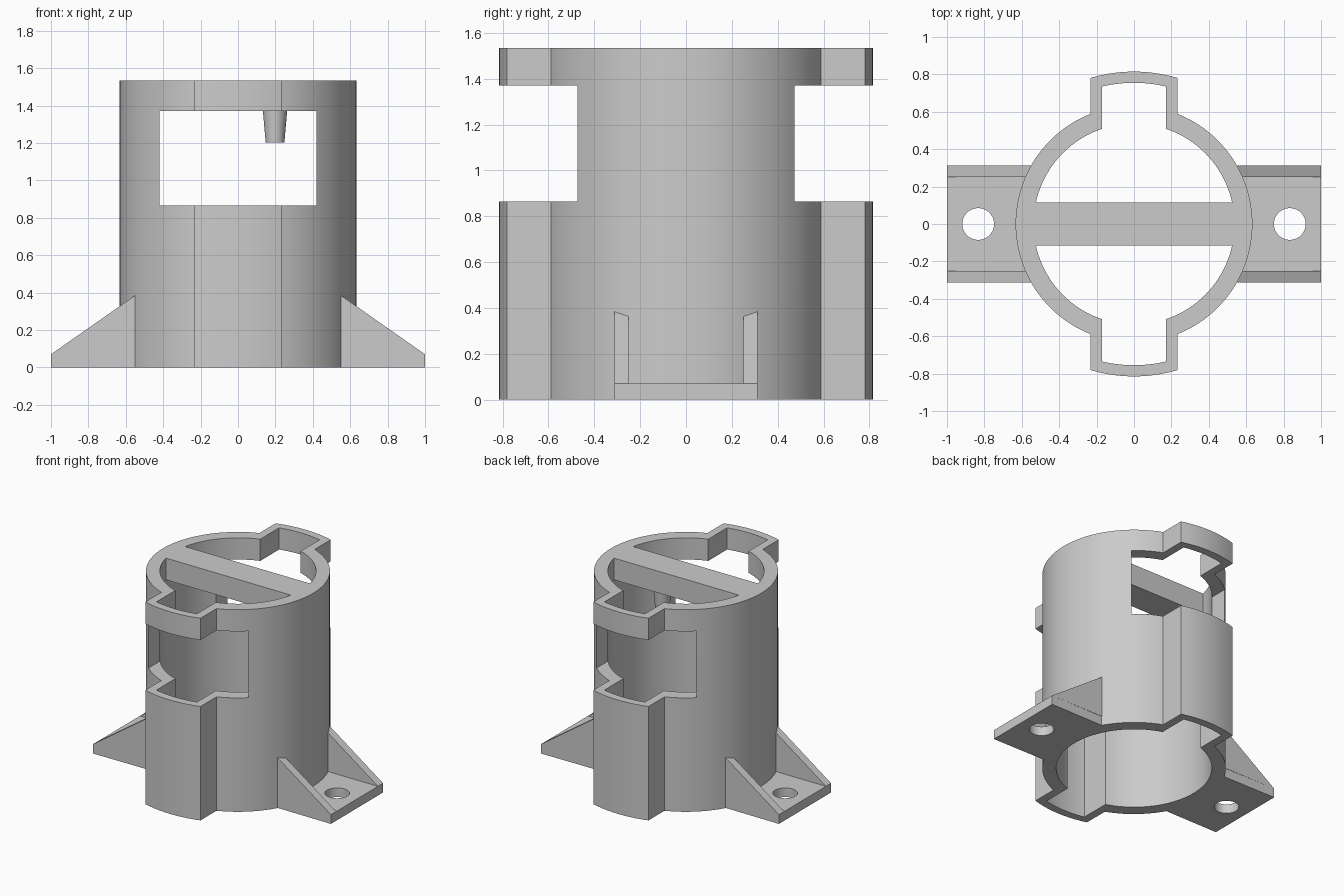
import bpy, bmesh, math
from mathutils import Matrix, Vector

cube = bpy.data.objects.get("Cube")
if cube:
    bpy.data.objects.remove(cube, do_unlink=True)

grey = bpy.data.materials.new("light_grey_plastic")
grey.use_nodes = True
colour = (0.6, 0.6, 0.6, 1)
grey.diffuse_color = colour
grey.node_tree.nodes["Principled BSDF"].inputs["Base Color"].default_value = colour

HEIGHT = 1.535
R_OUT, R_IN = 0.633, 0.537
WINDOW_LOW, WINDOW_HIGH, WINDOW_HALF = 0.865, 1.37, 0.42
PLATE, FOOT_HALF, RIB = 0.07, 0.313, 0.062


def arc(radius, start, end, steps, x=0.0):
    """Points on an arc from start to end, in radians."""
    angles = [start + (end - start) * i / steps for i in range(steps + 1)]
    return [(x + radius * math.cos(a), radius * math.sin(a)) for a in angles]


def keyed_outline(radius, key_radius, key_half):
    """Circle with a curved key bulging out at the front and back."""
    a = math.acos(key_half / radius)
    k = math.acos(key_half / key_radius)
    half = arc(radius, -a, a, 48) + arc(key_radius, k, math.pi - k, 10)
    return half + [(-x, -y) for x, y in half]


def finish(bm, name):
    bmesh.ops.recalc_face_normals(bm, faces=bm.faces)
    mesh = bpy.data.meshes.new(name)
    bm.to_mesh(mesh)
    bm.free()
    mesh.materials.append(grey)
    obj = bpy.data.objects.new(name, mesh)
    bpy.context.collection.objects.link(obj)
    return obj


def prism(name, loops, low, high, matrix=Matrix()):
    """Extrude an outline, with optional holes, from low to high."""
    bm = bmesh.new()
    edges = []
    for loop in loops:
        verts = [bm.verts.new((x, y, low)) for x, y in loop]
        edges += [bm.edges.new((v, verts[i - 1])) for i, v in enumerate(verts)]
    bmesh.ops.triangle_fill(bm, use_beauty=True, edges=edges)
    top = bmesh.ops.extrude_face_region(bm, geom=bm.faces[:])["geom"]
    moved = [v for v in top if isinstance(v, bmesh.types.BMVert)]
    bmesh.ops.translate(bm, verts=moved, vec=Vector((0, 0, high - low)))
    bmesh.ops.transform(bm, matrix=matrix, verts=bm.verts)
    return finish(bm, name)


def rectangle(x, y):
    return [(-x, -y), (x, -y), (x, y), (-x, y)]


def smooth(obj):
    bpy.ops.object.select_all(action="DESELECT")
    obj.select_set(True)
    bpy.context.view_layer.objects.active = obj
    bpy.ops.object.shade_smooth_by_angle(angle=math.radians(25))


# Tubular body with keys front and back
body = prism("body_wall", [keyed_outline(R_OUT, 0.815, 0.232),
                           keyed_outline(R_IN, 0.755, 0.17)], 0, HEIGHT)

# Window cut straight through front and back
cutter = prism("window_cutter", [rectangle(WINDOW_HALF, 1)], WINDOW_LOW, WINDOW_HIGH)
cutter.hide_render = True
cut = body.modifiers.new("window", "BOOLEAN")
cut.operation = "DIFFERENCE"
cut.solver = "EXACT"
cut.object = cutter
bpy.context.view_layer.objects.active = body
bpy.ops.object.modifier_apply(modifier=cut.name)
bpy.data.objects.remove(cutter, do_unlink=True)
smooth(body)

# Cross bar spanning the top opening
b = math.asin(0.115 / R_IN)
bar_end = arc(R_IN, -b, b, 8)
prism("cross_bar", [bar_end + [(-x, -y) for x, y in bar_end]], WINDOW_HIGH, HEIGHT)

# Tapered peg hanging below the bar
bm = bmesh.new()
bmesh.ops.create_cone(bm, cap_ends=True, segments=32, radius1=0.05, radius2=0.065,
                      depth=0.17, matrix=Matrix.Translation((0.198, 0, 1.287)))
smooth(finish(bm, "hanging_peg"))

# Feet: drilled plate and two sloping ribs on each side
upright = Matrix.Rotation(math.pi / 2, 4, "X")
f = math.asin(FOOT_HALF / R_OUT)
for side, sign in (("left", 1), ("right", -1)):
    turn = Matrix.Rotation(0 if sign > 0 else math.pi, 4, "Z")
    plate = arc(R_OUT - 0.005, f, -f, 16) + [(1, -FOOT_HALF), (1, FOOT_HALF)]
    hole = arc(0.085, 0, math.tau, 40, x=0.833)[:-1]
    smooth(prism(side + "_foot_plate", [plate, hole], 0, PLATE, turn))
    rib = [(0.51, PLATE), (1, PLATE), (0.51, 0.413)]
    for end, low in (("front", FOOT_HALF - RIB), ("back", -FOOT_HALF)):
        prism(f"{side}_foot_{end}_rib", [rib], low, low + RIB, turn @ upright)
